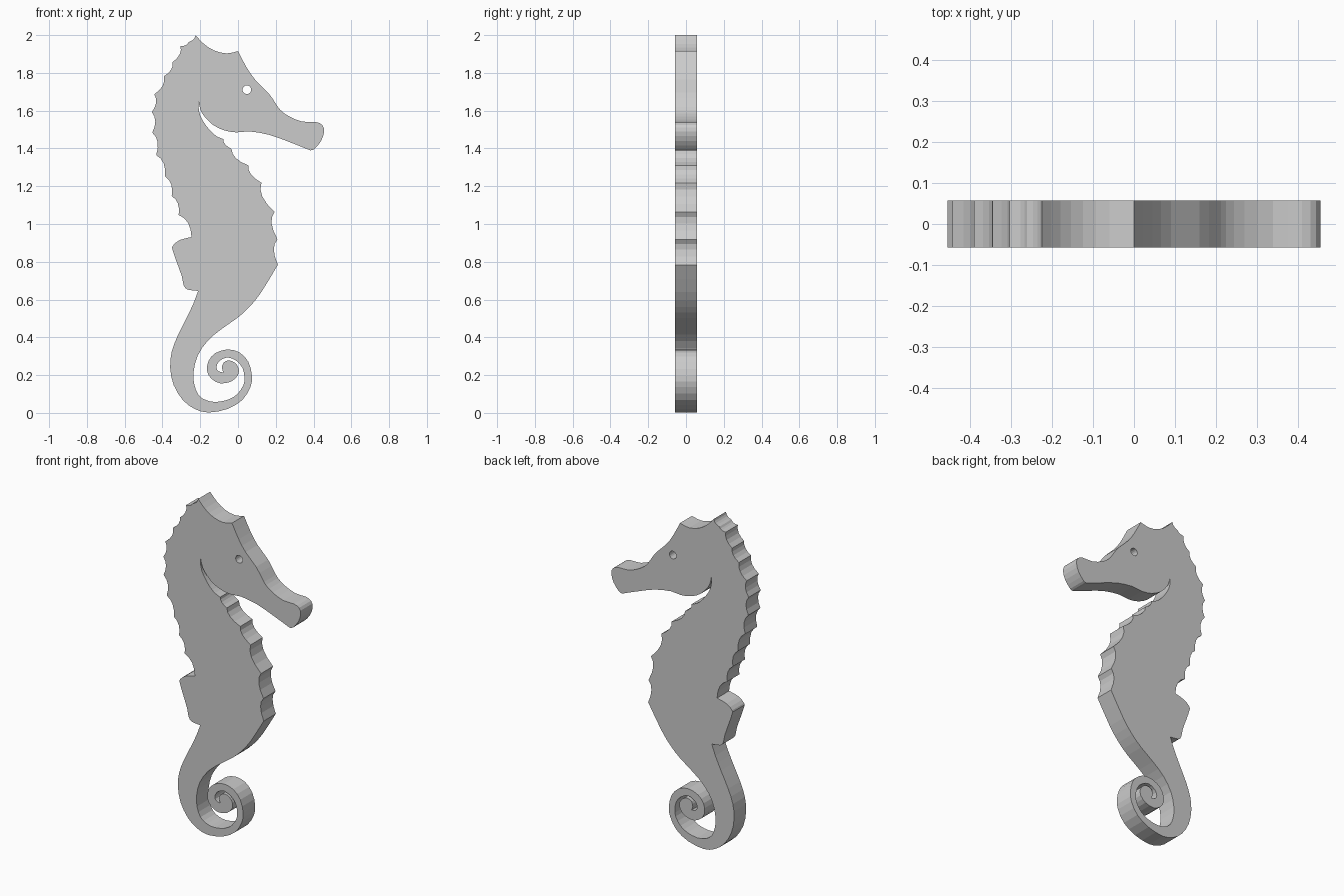
import bpy, bmesh, math
from mathutils import Vector

HALF = 0.057  # half thickness of the flat cutout


def smooth(pts, steps=2):
    """Catmull-Rom through the points, last point left off so runs can be chained."""
    p = [Vector(q) for q in pts]
    p = [2 * p[0] - p[1]] + p + [2 * p[-1] - p[-2]]
    out = []
    for a, b, c, d in zip(p, p[1:], p[2:], p[3:]):
        for i in range(steps):
            t = i / steps
            out.append(0.5 * (2 * b + (c - a) * t + (2 * a - 5 * b + 4 * c - d) * t * t
                              + (3 * b - a - 3 * c + d) * t ** 3))
    return out


def scallops(tips, sag, lean=0.5, steps=4):
    """Concave notches between tips; travel is clockwise so the body lies on the right."""
    out = []
    for a, b in zip(tips, tips[1:]):
        a, b = Vector(a), Vector(b)
        d = b - a
        ctrl = a + d * lean + Vector((d.y, -d.x)) * sag * 2
        for i in range(steps):
            t = i / steps
            out.append(a * (1 - t) ** 2 + ctrl * 2 * t * (1 - t) + b * t * t)
    return out


# crown, forehead, snout and jaw
crown = [(-.225, 2.0), (-.18, 1.953), (-.125, 1.918), (-.06, 1.903), (0, 1.915)]
snout = [(0, 1.915), (.045, 1.83), (.09, 1.765), (.16, 1.695), (.2, 1.637), (.225, 1.603),
         (.27, 1.57), (.34, 1.542), (.41, 1.54), (.445, 1.525), (.456, 1.49), (.44, 1.44),
         (.405, 1.397), (.383, 1.39)]
jaw = [(.383, 1.39), (.272, 1.434), (.166, 1.472), (.06, 1.49), (-.008, 1.485),
       (-.077, 1.497), (-.14, 1.53), (-.188, 1.583), (-.203, 1.62), (-.208, 1.648)]
throat = [(-.208, 1.648), (-.207, 1.6), (-.188, 1.55), (-.15, 1.497), (-.114, 1.465), (-.078, 1.45)]

# notched belly and back
belly_tips = [(-.078, 1.45), (-.034, 1.397), (.055, 1.31), (.124, 1.218),
              (.193, 1.064), (.209, .919), (.211, .784)]
back_tips = [(-.246, .931), (-.314, 1.048), (-.351, 1.148), (-.386, 1.251), (-.433, 1.365),
             (-.454, 1.484), (-.456, 1.592), (-.443, 1.687), (-.391, 1.783), (-.346, 1.857),
             (-.304, 1.942), (-.261, 1.963), (-.225, 2.0)]

# tail: inner edge into the coil, then outer edge back out
tail_inner = [(.211, .784), (.124, .64), (.061, .561), (-.003, .503), (-.087, .444), (-.161, .381),
              (-.214, .302), (-.235, .217), (-.232, .153), (-.209, .095), (-.166, .066),
              (-.114, .058), (-.05, .071), (-.003, .1), (.029, .148), (.034, .19), (.024, .238),
              (-.008, .275), (-.055, .294), (-.098, .275), (-.114, .243), (-.103, .22), (-.077, .214)]
tail_outer = [(-.077, .214), (-.085, .238), (-.077, .265), (-.05, .278), (-.018, .267), (.003, .238),
              (0, .201), (-.034, .167), (-.092, .156), (-.14, .18), (-.164, .222), (-.156, .275),
              (-.119, .317), (-.055, .336), (.008, .32), (.055, .27), (.074, .196), (.066, .138),
              (.024, .069), (-.055, .021), (-.156, .002), (-.23, .021), (-.293, .069), (-.341, .148),
              (-.359, .238), (-.351, .323), (-.32, .407), (-.272, .503), (-.235, .582), (-.211, .646)]

# back fin
fin = [(-.211, .646), (-.267, .653), (-.288, .677), (-.298, .725), (-.325, .8), (-.346, .862),
       (-.346, .884), (-.309, .915), (-.246, .931)]

outline = (smooth(crown) + smooth(snout) + smooth(jaw) + smooth(throat)
           + scallops(belly_tips, .15, .3) + smooth(tail_inner) + smooth(tail_outer)
           + smooth(fin) + scallops(back_tips, .16, .6))
eye = [Vector((.047 + .023 * math.cos(a), 1.711 + .023 * math.sin(a)))
       for a in (i * math.tau / 16 for i in range(16))]

# filled, extruded profile with the eye as a hole
curve = bpy.data.curves.new("seahorse_body", 'CURVE')
curve.dimensions = '2D'
curve.fill_mode = 'BOTH'
curve.extrude = HALF
for loop in (outline, eye):
    s = curve.splines.new('POLY')
    s.points.add(len(loop) - 1)
    for pt, v in zip(s.points, loop):
        pt.co = (v.x, v.y, 0, 1)
    s.use_cyclic_u = True
    s.use_smooth = False
body = bpy.data.objects.new("seahorse_body", curve)
body.rotation_euler.x = math.pi / 2
bpy.context.collection.objects.link(body)
bpy.context.view_layer.objects.active = body
body.select_set(True)
bpy.ops.object.convert(target='MESH')
body = bpy.context.object
bpy.ops.object.transform_apply(rotation=True)

# weld caps to sides, keep faces flat
bm = bmesh.new()
bm.from_mesh(body.data)
bmesh.ops.remove_doubles(bm, verts=bm.verts, dist=1e-5)
bmesh.ops.recalc_face_normals(bm, faces=bm.faces)
for f in bm.faces:
    f.smooth = False
bm.to_mesh(body.data)
bm.free()
